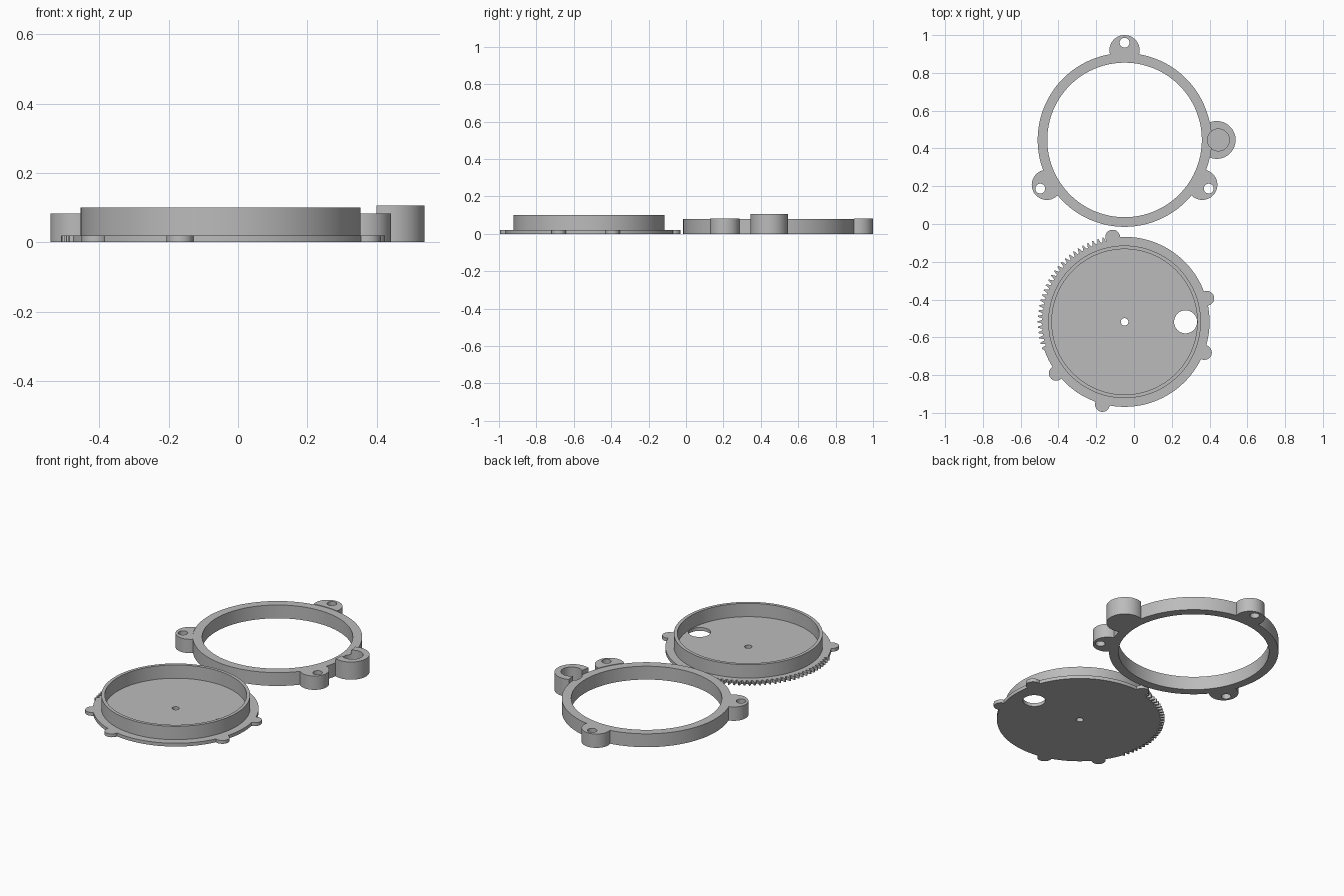
import bpy, bmesh, math
from mathutils import Matrix

if "Cube" in bpy.data.objects:
    bpy.data.objects.remove(bpy.data.objects["Cube"])

grey = bpy.data.materials.new("plain grey")
grey.use_nodes = True
COLOUR = (0.5, 0.5, 0.5, 1)
grey.diffuse_color = COLOUR
grey.node_tree.nodes["Principled BSDF"].inputs["Base Color"].default_value = COLOUR

RING = (-0.05, 0.445)    # centre of the open ring
DISC = (-0.05, -0.518)   # centre of the toothed tray


def polar(centre, radius, degrees):
    a = math.radians(degrees)
    return centre[0] + radius * math.cos(a), centre[1] + radius * math.sin(a)


def make_object(name, bm):
    mesh = bpy.data.meshes.new(name)
    bm.to_mesh(mesh)
    bm.free()
    mesh.materials.append(grey)
    obj = bpy.data.objects.new(name, mesh)
    bpy.context.collection.objects.link(obj)
    return obj


def cylinder(name, centre, radius, z0, z1, sides=64):
    bm = bmesh.new()
    bmesh.ops.create_cone(bm, cap_ends=True, segments=sides, radius1=radius,
                          radius2=radius, depth=z1 - z0,
                          matrix=Matrix.Translation((*centre, (z0 + z1) / 2)))
    return make_object(name, bm)


def prism(name, points, z0, z1):
    bm = bmesh.new()
    face = bm.faces.new([bm.verts.new((x, y, z0)) for x, y in points])
    top = bmesh.ops.extrude_face_region(bm, geom=[face])["geom"]
    bmesh.ops.translate(bm, vec=(0, 0, z1 - z0),
                        verts=[v for v in top if isinstance(v, bmesh.types.BMVert)])
    bmesh.ops.recalc_face_normals(bm, faces=bm.faces)
    return make_object(name, bm)


def combine(target, tool, operation):
    """Apply one boolean and discard the tool."""
    mod = target.modifiers.new(operation.lower(), "BOOLEAN")
    mod.operation, mod.solver, mod.object = operation, "EXACT", tool
    bpy.context.view_layer.objects.active = target
    bpy.ops.object.modifier_apply(modifier=mod.name)
    bpy.data.objects.remove(tool)


def add(target, tool):
    combine(target, tool, "UNION")


def cut(target, centre, radius, z0=-0.1, z1=0.3, sides=48):
    combine(target, cylinder("cutter", centre, radius, z0, z1, sides), "DIFFERENCE")


# Open ring with a tall side boss and three screw lugs
ring = cylinder("mounting_ring", RING, 0.46, 0, 0.08, 160)
boss_centre = (RING[0] + 0.488, RING[1])
outer_parts = [("boss", boss_centre, 0.1, 0.106)]
outer_parts += [("lug", polar(RING, 0.475, a), 0.08, 0.083) for a in (90, 210, 330)]
for name, centre, radius, height in outer_parts:
    part = cylinder(name, centre, radius, 0, height)
    cut(part, RING, 0.4595, 0.07, 0.3, 160)   # raised tops stop at the ring's rim
    add(ring, part)
cut(ring, RING, 0.409, sides=160)
for angle in (90, 210, 330):
    cut(ring, polar(RING, 0.515, angle), 0.026)
cut(ring, (boss_centre[0] + 0.009, RING[1]), 0.058, 0.02)

# Toothed base plate: the outline is round except for a toothed arc
START, PITCH, TEETH = 102, 3.6, 27
outline = []
for i in range(TEETH):
    a = START + i * PITCH
    for step, radius in ((0, 0.436), (0.3, 0.436), (0.55, 0.46), (0.75, 0.46)):
        outline.append(polar(DISC, radius, a + step * PITCH))
end = START + TEETH * PITCH
rest = 360 - TEETH * PITCH
outline += [polar(DISC, 0.45, end + rest * i / 110) for i in range(111)]
tray = prism("toothed_tray", outline, 0, 0.02)

# Rounded tabs around the plate's edge
for angle in (16, 98, 217, 255, 339):
    add(tray, cylinder("tab", polar(DISC, 0.453, angle), 0.039, 0, 0.02, 40))

# Raised circular wall, centre pin hole and large round opening
wall = cylinder("wall", DISC, 0.404, 0.01, 0.1, 160)
cut(wall, DISC, 0.385, sides=160)
add(tray, wall)
cut(tray, DISC, 0.02)
cut(tray, (DISC[0] + 0.323, DISC[1]), 0.061)

# Smooth curved walls while keeping crisp rims
for obj in (ring, tray):
    bpy.ops.object.select_all(action="DESELECT")
    obj.select_set(True)
    bpy.context.view_layer.objects.active = obj
    bpy.ops.object.shade_smooth_by_angle(angle=math.radians(25))
